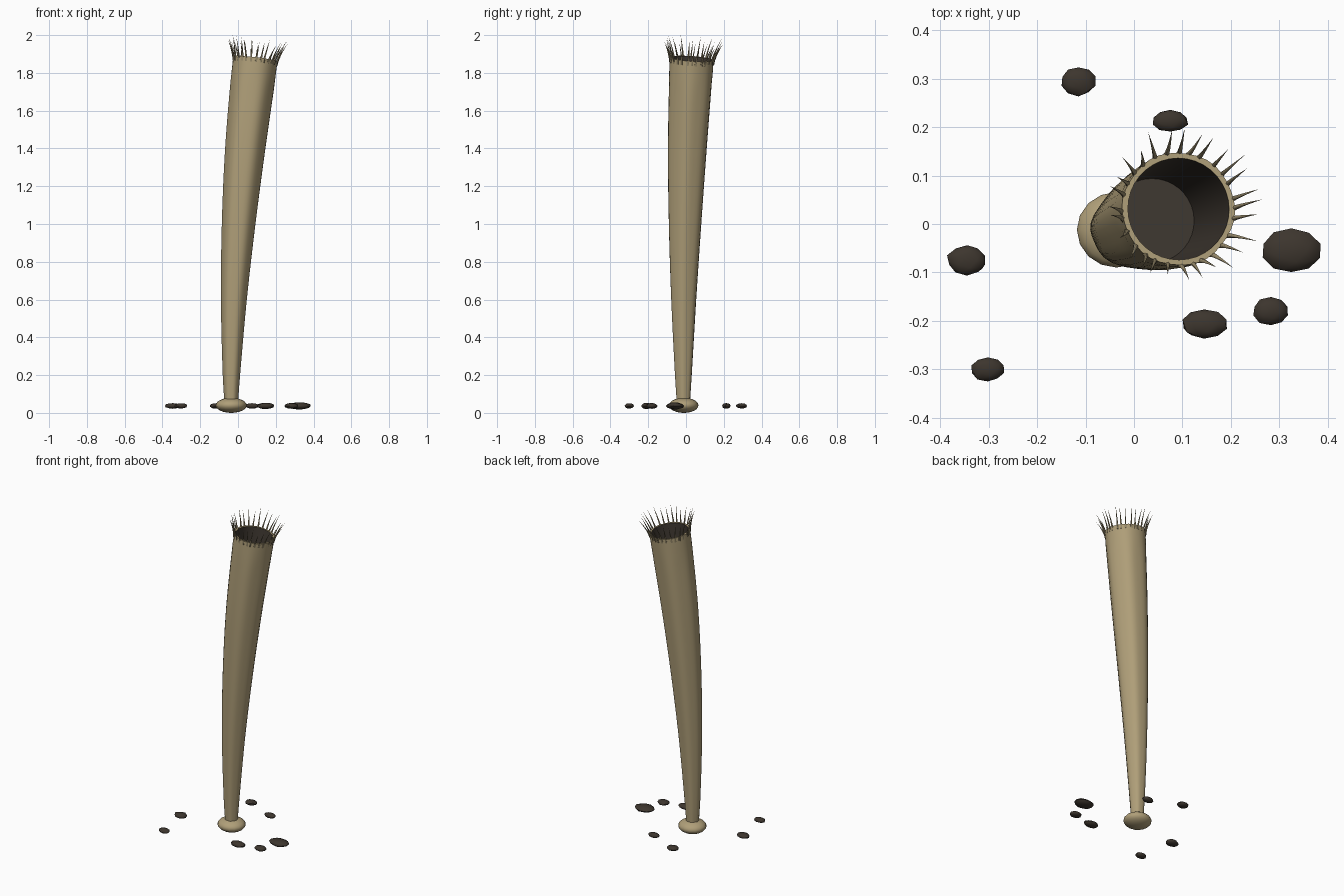
import bpy, bmesh, math, random
from mathutils import Vector

random.seed(4)
if "Cube" in bpy.data.objects:
    bpy.data.objects.remove(bpy.data.objects["Cube"])


def material(name, rgb):
    m = bpy.data.materials.new(name)
    m.use_nodes = True
    m.diffuse_color = (*rgb, 1)
    m.node_tree.nodes["Principled BSDF"].inputs["Base Color"].default_value = (*rgb, 1)
    return m


TAN = material("tan skin", (0.43, 0.345, 0.19))
DARK = material("dark lining", (0.05, 0.04, 0.031))
ROCK = material("dark stone", (0.046, 0.036, 0.027))
SPINE = material("olive spine", (0.33, 0.27, 0.155))


def finish(name, bm, mats, angle=40):
    bmesh.ops.recalc_face_normals(bm, faces=bm.faces)
    me = bpy.data.meshes.new(name)
    bm.to_mesh(me)
    bm.free()
    ob = bpy.data.objects.new(name, me)
    bpy.context.collection.objects.link(ob)
    for m in mats:
        me.materials.append(m)
    bpy.ops.object.select_all(action="DESELECT")
    ob.select_set(True)
    bpy.context.view_layer.objects.active = ob
    bpy.ops.object.shade_smooth_by_angle(angle=math.radians(angle))
    return ob


def bridge(bm, a, b, mat=0):
    n = len(a)
    for i in range(n):
        bm.faces.new((a[i], a[(i + 1) % n], b[(i + 1) % n], b[i])).material_index = mat


# Centre line of the stalk: height, x, y, radius
PATH = [(0.05, -0.036, -0.014, 0.035), (0.2, -0.035, -0.014, 0.045),
        (0.6, -0.022, -0.012, 0.067), (1.0, 0.003, -0.005, 0.087),
        (1.4, 0.038, 0.007, 0.104), (1.8, 0.083, 0.026, 0.116),
        (1.875, 0.092, 0.031, 0.117)]
TOP = PATH[-1][0]


def sample(z):
    """Centre and radius of the stalk at a height, smoothly interpolated."""
    k = max(i for i in range(len(PATH) - 1) if z >= PATH[i][0] or i == 0)
    p, q = PATH[k], PATH[k + 1]
    a, b = PATH[max(k - 1, 0)], PATH[min(k + 2, len(PATH) - 1)]
    h = q[0] - p[0]
    t = (z - p[0]) / h
    out = []
    for c in (1, 2, 3):
        m0 = (q[c] - a[c]) / (q[0] - a[0]) * h
        m1 = (b[c] - p[c]) / (b[0] - p[0]) * h
        out.append((2*t**3 - 3*t*t + 1) * p[c] + (t**3 - 2*t*t + t) * m0
                   + (3*t*t - 2*t**3) * q[c] + (t**3 - t*t) * m1)
    return Vector((out[0], out[1], z)), out[2]


def frame(z):
    """Centre, radius and the two axes across the stalk, plus its direction."""
    c, r = sample(z)
    up = (sample(min(z + 0.05, TOP))[0] - sample(max(z - 0.05, 0.05))[0]).normalized()
    side = Vector((0, 1, 0)).cross(up).normalized()
    return c, r, side, up.cross(side), up


def ring(bm, z, scale, flute=0.025, sides=36):
    c, r, u, v, _ = frame(z)
    verts = []
    for i in range(sides):
        a = math.tau * i / sides
        d = r * scale * (1 + flute * math.cos(6 * a + 0.6))
        verts.append(bm.verts.new(c + d * (math.cos(a) * u + math.sin(a) * v)))
    return verts


# Hollow stalk: softly fluted wall, tan rim, dark cup inside
bm = bmesh.new()
outer = [ring(bm, 0.05 + (TOP - 0.05) * i / 24, 1, 0.025 if i < 23 else 0.01)
         for i in range(25)]
for a, b in zip(outer, outer[1:]):
    bridge(bm, a, b)
bm.faces.new(outer[0])
inner = [ring(bm, TOP - i * 0.08, 0.9 - 0.01 * i, 0) for i in range(7)]
bridge(bm, outer[-1], inner[0])
for a, b in zip(inner, inner[1:]):
    bridge(bm, a, b, 1)
bm.faces.new(inner[-1]).material_index = 1
finish("stalk", bm, [TAN, DARK])


def pebble(name, centre, size, mat, rough):
    bm = bmesh.new()
    bmesh.ops.create_icosphere(bm, subdivisions=2, radius=1)
    for v in bm.verts:
        v.co *= 1 + random.uniform(-rough, rough)
        v.co = Vector([centre[k] + v.co[k] * size[k] for k in range(3)])
    return finish(name, bm, [mat])


# Flattened foot bulb
bm = bmesh.new()
bmesh.ops.create_uvsphere(bm, u_segments=16, v_segments=12, radius=1)
for v in bm.verts:
    v.co = Vector((-0.036 + v.co.x * 0.082, -0.012 + v.co.y * 0.078, 0.04 + v.co.z * 0.04))
finish("foot_bulb", bm, [TAN], 60)

# Scattered stones: x, y, half width, half depth
STONES = [(-0.115, 0.295, 0.036, 0.03), (0.075, 0.213, 0.037, 0.023),
          (-0.345, -0.075, 0.041, 0.031), (0.325, -0.055, 0.06, 0.045),
          (0.145, -0.207, 0.047, 0.03), (0.283, -0.18, 0.038, 0.029),
          (-0.302, -0.3, 0.035, 0.025)]
for i, (x, y, sx, sy) in enumerate(STONES):
    pebble(f"stone_{i + 1}", (x, y, 0.037), (sx, sy, 0.008 + sx * 0.18), ROCK, 0.06)

# Crown of curved spines around the rim
bm = bmesh.new()
c, r, u, v, up = frame(TOP)
COUNT, STEPS, SIDES = 28, 5, 6
for i in range(COUNT):
    a = math.tau * (i + random.uniform(-0.25, 0.25)) / COUNT
    out = math.cos(a) * u + math.sin(a) * v
    along = up.cross(out)
    height = random.uniform(0.075, 0.108)
    reach = random.uniform(0.03, 0.055)
    lean = random.uniform(-0.012, 0.012)
    rings = []
    for s in range(STEPS):
        t = s / STEPS
        p = (c + out * (r * 0.97 + reach * t ** 1.4) + along * lean * t
             + up * (-0.025 + (height + 0.025) * t))
        w = 0.0062 * (1 - t)
        rings.append([bm.verts.new(p + w * (math.cos(b) * out + math.sin(b) * along))
                      for b in (math.tau * k / SIDES for k in range(SIDES))])
    for x, y in zip(rings, rings[1:]):
        bridge(bm, x, y)
    bm.faces.new(rings[0])
    tip = bm.verts.new(c + out * (r * 0.97 + reach) + along * lean + up * height)
    for k in range(SIDES):
        bm.faces.new((rings[-1][k], rings[-1][(k + 1) % SIDES], tip))
finish("rim_spines", bm, [SPINE], 60)
